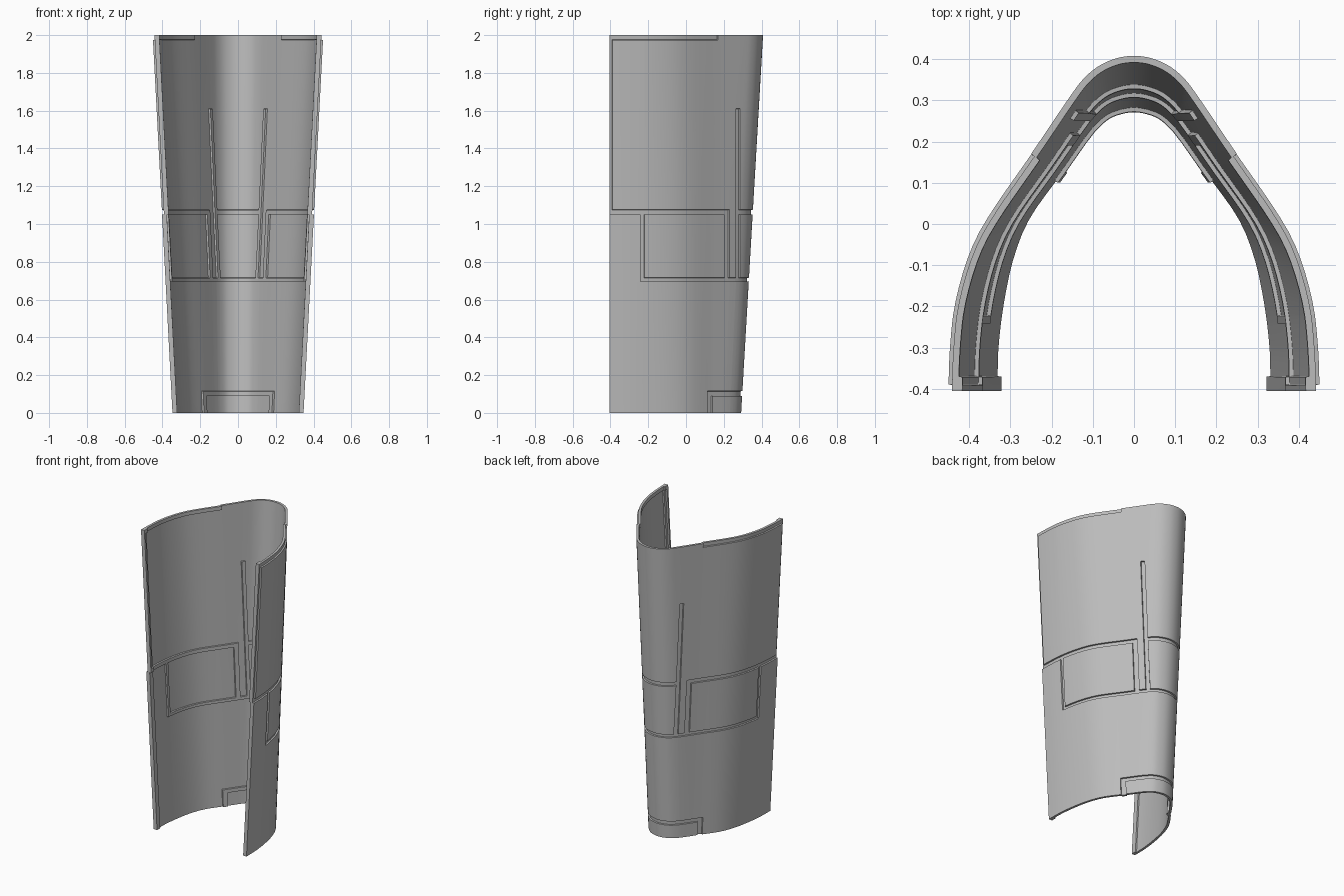
import bpy, bmesh, math
from mathutils import Vector

cube = bpy.data.objects.get("Cube")
if cube:
    bpy.data.objects.remove(cube)

HEIGHT, THICK, DEPTH, EPS = 2.0, 0.016, 0.010, 0.0007
FRONT, NOSE, END = -0.405, 0.285, 9.0

# Half cross-sections (x, y) from the open front edge to the rounded back
TOP = [(.452, -.405), (.448, -.3), (.435, -.19), (.40, -.07), (.35, .025), (.243, .18),
       (.155, .31), (.12, .355), (.083, .385), (.04, .403), (0, .408)]
BOTTOM = [(.347, -.405), (.345, -.3), (.33, -.18), (.305, -.07), (.265, .025), (.19, .13),
          (.13, .215), (.10, .25), (.07, .274), (.035, .287), (0, .292)]

# Recessed channels: y from, y to, z from, z to
GROOVES = [
    (-9, .17, 1.975, 9), (-9, -.39, 1.05, 9),             # upper panel border
    (-9, .23, 1.05, 1.075), (NOSE, END, 1.05, 1.075),     # upper belt line
    (-.24, END, .695, .715),                              # lower belt line
    (-.24, -.22, .695, 1.075), (.205, .23, .695, 1.075),  # side panel borders
    (.265, NOSE, .695, 1.61),                             # tall slot
    (.115, .14, -9, .115), (.115, END, .09, .115),        # lower back tab
]


def smooth_curve(points, steps=12):
    """Catmull-Rom sampling, symmetric about the back centre line."""
    p = [Vector(q) for q in points]
    p = [2 * p[0] - p[1]] + p + [Vector((-p[-2].x, p[-2].y))]
    out = []
    for i in range(1, len(p) - 2):
        a, b, c, d = p[i - 1:i + 3]
        for k in range(steps):
            t = k / steps
            out.append(0.5 * (2 * b + (c - a) * t + (2 * a - 5 * b + 4 * c - d) * t * t
                              + (3 * b - a - 3 * c + d) * t ** 3))
    return out + [p[-2]]


def grid_lines(start, end, breaks, step):
    """Evenly filled lines, doubled at each break so steps stay crisp."""
    stops = sorted({start, end, *[b for b in breaks if start < b < end]})
    lines = [start]
    for a, b in zip(stops, stops[1:]):
        n = max(1, math.ceil((b - a) / step))
        lines += [a + (b - a) * k / n for k in range(1, n)]
        lines += [b] if b == end else [b - EPS, b + EPS]
    return lines


def recess(y, z):
    return DEPTH if any(a < y < b and c < z < d for a, b, c, d in GROOVES) else 0.0


top_curve, bottom_curve = smooth_curve(TOP), smooth_curve(BOTTOM)
columns = grid_lines(FRONT, NOSE + .005, [v for g in GROOVES for v in g[:2]] + [-.37], .035)
columns[-1] = NOSE + EPS
nose_steps = 16
rows = grid_lines(0, HEIGHT, [v for g in GROOVES for v in g[2:]], .12)


def row_positions(z):
    """Outer points with outward normals for every column at one height."""
    f = z / HEIGHT
    curve = [b.lerp(t, f) for b, t in zip(bottom_curve, top_curve)]
    last = len(curve) - 1

    def at(s):
        i = min(int(s), last - 1)
        return curve[i].lerp(curve[i + 1], s - i)

    def locate(y):
        for i in range(last):
            if curve[i + 1].y >= y:
                return max(0, i + (y - curve[i].y) / (curve[i + 1].y - curve[i].y))
        return last

    squeeze = .72 + .28 * min(1, z / .695)
    keys = list(columns)
    params = [locate(y if y < .15 else .15 + (y - .15) * squeeze) for y in columns]
    s0 = params[-1]
    for k in range(1, nose_steps + 1):
        params.append(s0 + (last - s0) * k / nose_steps)
        keys.append(NOSE + k)
    result = []
    for key, s in zip(keys, params):
        tangent = at(min(last, s + .6)) - at(max(0, s - .6))
        normal = Vector((tangent.y, -tangent.x)).normalized()
        if s >= last - 1e-6:
            normal = Vector((0, 1))
        result.append((min(key, END - 1), at(s), normal))
    return result


# Curved shell: matching outer and inner skins joined along the rims
bm = bmesh.new()
outer, inner = [], []
for z in rows:
    skin_out, skin_in = [], []
    for y, point, normal in row_positions(z):
        drop = recess(y, z)
        lip = .009 if y < -.37 else 0.0
        a = point - normal * drop
        b = point - normal * (drop + THICK + lip)
        if y == FRONT:
            a.y = b.y = FRONT
        if y >= END - 1 and abs(point.x) < 1e-5:
            a.x = b.x = 0
        skin_out.append(bm.verts.new((a.x, a.y, z)))
        skin_in.append(bm.verts.new((b.x, b.y, z)))
    outer.append(skin_out)
    inner.append(skin_in)

n_rows, n_cols = len(rows), len(outer[0])
for r in range(n_rows - 1):
    for c in range(n_cols - 1):
        for skin in (outer, inner):
            bm.faces.new((skin[r][c], skin[r][c + 1], skin[r + 1][c + 1], skin[r + 1][c]))
    bm.faces.new((outer[r][0], outer[r + 1][0], inner[r + 1][0], inner[r][0]))
for r in (0, n_rows - 1):
    for c in range(n_cols - 1):
        bm.faces.new((outer[r][c], outer[r][c + 1], inner[r][c + 1], inner[r][c]))

# Mirror to the other side and weld along the back centre line
copy = bmesh.ops.duplicate(bm, geom=bm.verts[:] + bm.edges[:] + bm.faces[:])
for item in copy["geom"]:
    if isinstance(item, bmesh.types.BMVert):
        item.co.x *= -1
centre = [v for v in bm.verts if abs(v.co.x) < 1e-5]
bmesh.ops.remove_doubles(bm, verts=centre, dist=1e-5)
bmesh.ops.recalc_face_normals(bm, faces=bm.faces[:])

mesh = bpy.data.meshes.new("guard_shell")
bm.to_mesh(mesh)
bm.free()
shell = bpy.data.objects.new("guard_shell", mesh)
bpy.context.collection.objects.link(shell)

# Plain grey finish
grey = bpy.data.materials.new("plain_grey")
grey.use_nodes = True
colour = (.5, .5, .5, 1)
grey.diffuse_color = colour
grey.node_tree.nodes["Principled BSDF"].inputs["Base Color"].default_value = colour
mesh.materials.append(grey)

bpy.ops.object.select_all(action="DESELECT")
shell.select_set(True)
bpy.context.view_layer.objects.active = shell
bpy.ops.object.shade_smooth_by_angle(angle=math.radians(30))
